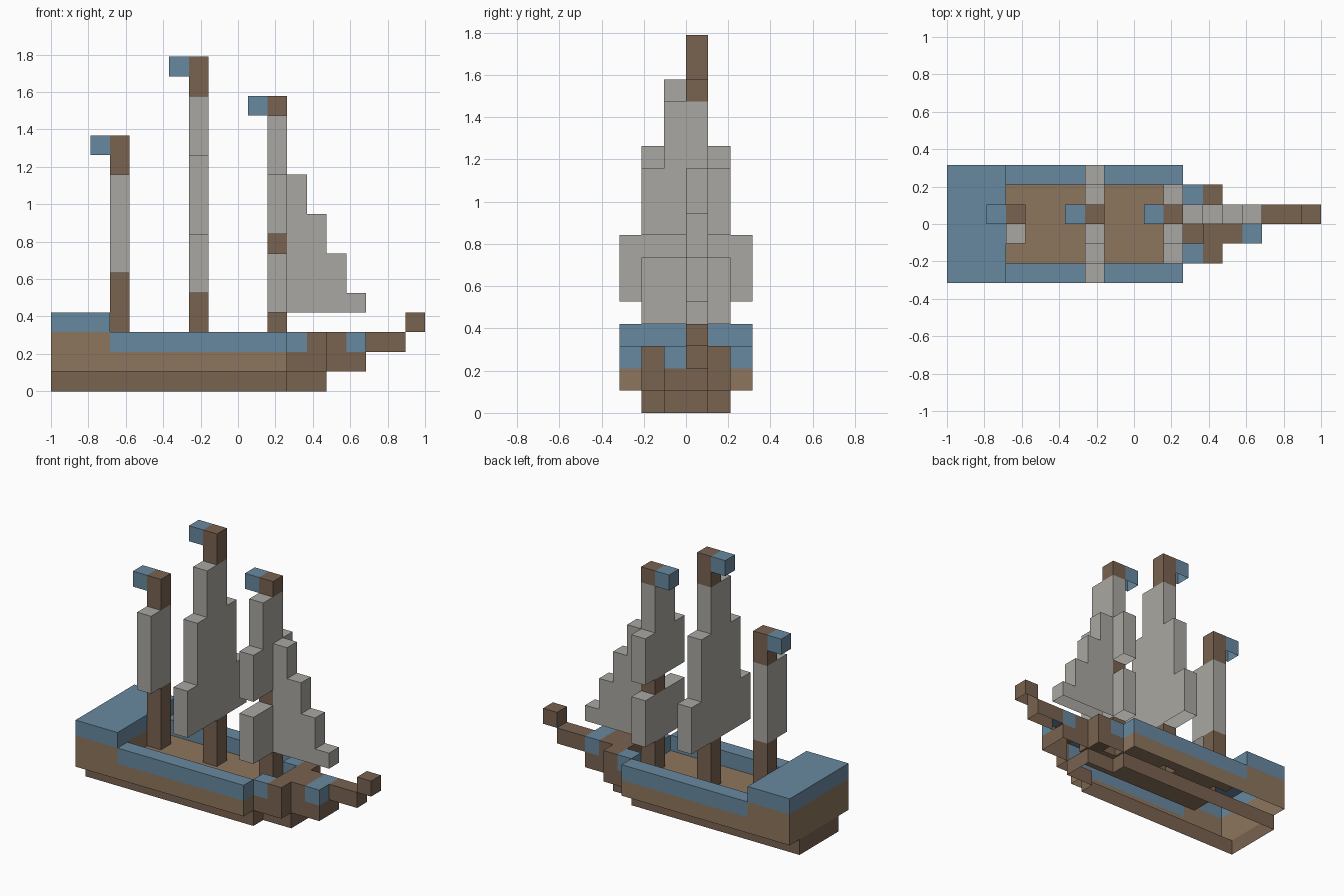
import bpy, bmesh
from mathutils import Vector

if "Cube" in bpy.data.objects:
    bpy.data.objects.remove(bpy.data.objects["Cube"])

U = 2 / 19  # one block; block x runs 0..19, y -3..3, z 0..17


def material(name, rgb):
    m = bpy.data.materials.new(name)
    m.diffuse_color = (*rgb, 1)
    m.use_nodes = True
    m.node_tree.nodes["Principled BSDF"].inputs["Base Color"].default_value = m.diffuse_color
    return m


WOOD = material("wood", (0.27, 0.18, 0.11))
DARK = material("dark_wood", (0.19, 0.125, 0.08))
BLUE = material("blue_paint", (0.14, 0.25, 0.35))
CLOTH = material("sail_cloth", (0.40, 0.39, 0.36))

cells = {}   # block position -> part name
mats = {}


def box(part, mat, x, y, z):
    """Fill a block range; later parts replace earlier ones."""
    mats[part] = mat
    for i in range(*x):
        for j in range(*y):
            for k in range(*z):
                cells[i, j, k] = part


def mirrored(part, mat, x, y, z):
    box(part, mat, x, y, z)
    box(part, mat, x, (-y[1], -y[0]), z)


# Hull, stepped towards the bow
box("keel", DARK, (0, 12), (-2, 2), (0, 1))
box("keel", DARK, (12, 14), (-1, 1), (0, 1))
box("hull", WOOD, (0, 12), (-3, 3), (1, 2))
box("bow", DARK, (12, 14), (-2, 2), (1, 2))
box("bow", DARK, (13, 14), (-2, 2), (2, 3))
box("bow", DARK, (14, 16), (-1, 1), (1, 3))
# Stern castle
box("stern", WOOD, (0, 3), (-3, 3), (1, 3))
box("stern_roof", BLUE, (0, 3), (-3, 3), (3, 4))
# Painted rails
mirrored("rail", BLUE, (3, 12), (2, 3), (2, 3))
mirrored("rail", BLUE, (12, 13), (1, 2), (2, 3))
box("bow_rail", BLUE, (15, 16), (-1, 1), (2, 3))
# Bowsprit
box("bowsprit", DARK, (16, 18), (0, 1), (2, 3))
box("bowsprit", DARK, (18, 19), (0, 1), (3, 4))

# Masts with flags and sails: name, x, top, sails as (half width, z0, z1)
RIGS = [
    ("mizzen", 3, 13, [(1, 6, 11)]),
    ("main", 7, 17, [(3, 5, 8), (2, 8, 12), (1, 12, 15)]),
    ("fore", 11, 15, [(2, 4, 7), (2, 8, 11), (1, 11, 14)]),
]
for name, x, top, sails in RIGS:
    box(name + "_mast", DARK, (x, x + 1), (0, 1), (2, top))
    box(name + "_flag", BLUE, (x - 1, x), (0, 1), (top - 1, top))
    for w, z0, z1 in sails:
        box(name + "_sail", CLOTH, (x, x + 1), (-w, w), (z0, z1))

# Stepped jib
for n, top in enumerate((11, 9, 7, 5)):
    box("jib", CLOTH, (12 + n, 13 + n), (0, 1), (4, top))

# Exposed sides only; the underside is left open
SIDES = [Vector(v) for v in
         ((1, 0, 0), (-1, 0, 0), (0, 1, 0), (0, -1, 0), (0, 0, 1))]

for part, mat in mats.items():
    bm = bmesh.new()
    for pos, owner in cells.items():
        if owner != part:
            continue
        for n in SIDES:
            if tuple(int(a + b) for a, b in zip(pos, n)) in cells:
                continue
            c = Vector(pos) + Vector((0.5, 0.5, 0.5)) + n / 2
            a = Vector((n.y, n.z, n.x)) / 2
            b = n.cross(a)
            corners = (c - a - b, c + a - b, c + a + b, c - a + b)
            bm.faces.new([bm.verts.new((p - Vector((9.5, 0, 0))) * U)
                          for p in corners])
    bmesh.ops.remove_doubles(bm, verts=bm.verts, dist=1e-4)
    bmesh.ops.dissolve_limit(bm, angle_limit=0.01,
                             verts=bm.verts, edges=bm.edges)
    mesh = bpy.data.meshes.new(part)
    bm.to_mesh(mesh)
    bm.free()
    mesh.materials.append(mat)
    bpy.context.collection.objects.link(bpy.data.objects.new(part, mesh))
